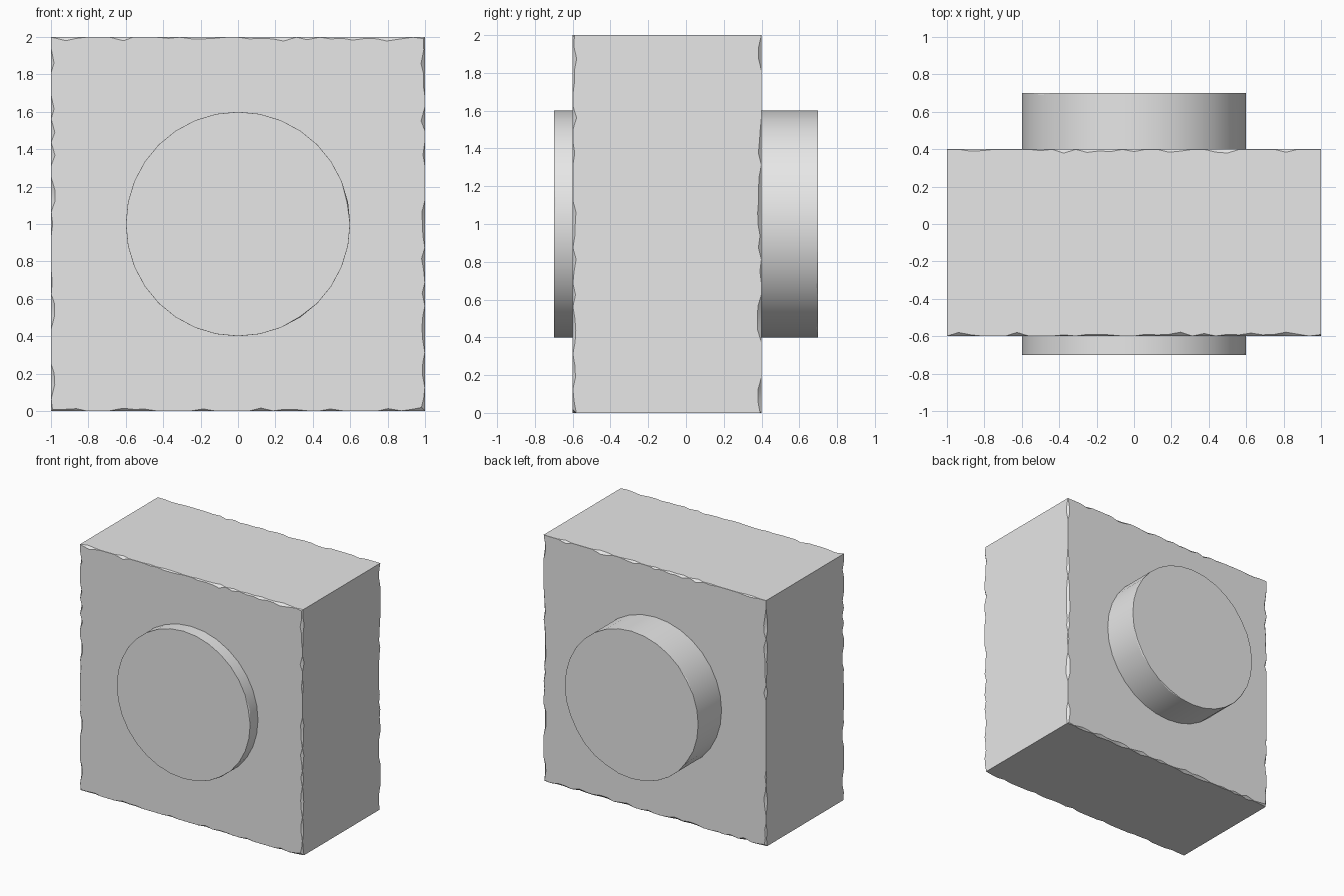
import bpy, bmesh, math, random

if "Cube" in bpy.data.objects:
    bpy.data.objects.remove(bpy.data.objects["Cube"])

random.seed(4)
grey = bpy.data.materials.new("light_grey")
grey.diffuse_color = (0.8, 0.8, 0.8, 1)
grey.use_nodes = True
grey.node_tree.nodes["Principled BSDF"].inputs["Base Color"].default_value = grey.diffuse_color


def chipped_prism(name, outline, y0, y1, chip, chance):
    """Extrude an (x, z) outline along y, with small random chips on both end rims."""
    bm = bmesh.new()
    rings = []
    for y, inward in ((y0, 1), (y1, -1)):
        sizes = [chip * random.uniform(0.3, 1) if random.random() < chance else 0.001
                 for _ in outline]
        cap = [bm.verts.new((x * (1 - c), y, 1 + z * (1 - c)))
               for (x, z), c in zip(outline, sizes)]
        side = [bm.verts.new((x, y + inward * c, 1 + z))
                for (x, z), c in zip(outline, sizes)]
        rings += [cap, side] if inward == 1 else [side, cap]
    n = len(outline)
    for a, b in zip(rings, rings[1:]):
        for i in range(n):
            j = (i + 1) % n
            bm.faces.new((a[i], a[j], b[j], b[i]))
    bm.faces.new(rings[0])
    bm.faces.new(rings[-1])
    bmesh.ops.recalc_face_normals(bm, faces=bm.faces)
    mesh = bpy.data.meshes.new(name)
    bm.to_mesh(mesh)
    bm.free()
    mesh.materials.append(grey)
    obj = bpy.data.objects.new(name, mesh)
    bpy.context.collection.objects.link(obj)
    bpy.ops.object.select_all(action='DESELECT')
    obj.select_set(True)
    bpy.context.view_layer.objects.active = obj
    bpy.ops.object.shade_smooth_by_angle(angle=math.radians(30))
    return obj


# Square block with worn front and back rims
steps = 32
square = []
for k in range(4):
    ca, sa = (1, 0, -1, 0)[k], (0, 1, 0, -1)[k]
    for i in range(steps):
        t = -1 + 2 * i / steps
        square.append((ca * t + sa, sa * t - ca))
chipped_prism("stone_block", square, -0.6, 0.4, 0.022, 0.55)

# Round plug passing through the block, proud on both sides
circle = [(0.6 * math.cos(math.tau * i / 32), 0.6 * math.sin(math.tau * i / 32))
          for i in range(32)]
chipped_prism("round_plug", circle, -0.7, 0.7, 0.01, 0.1)
